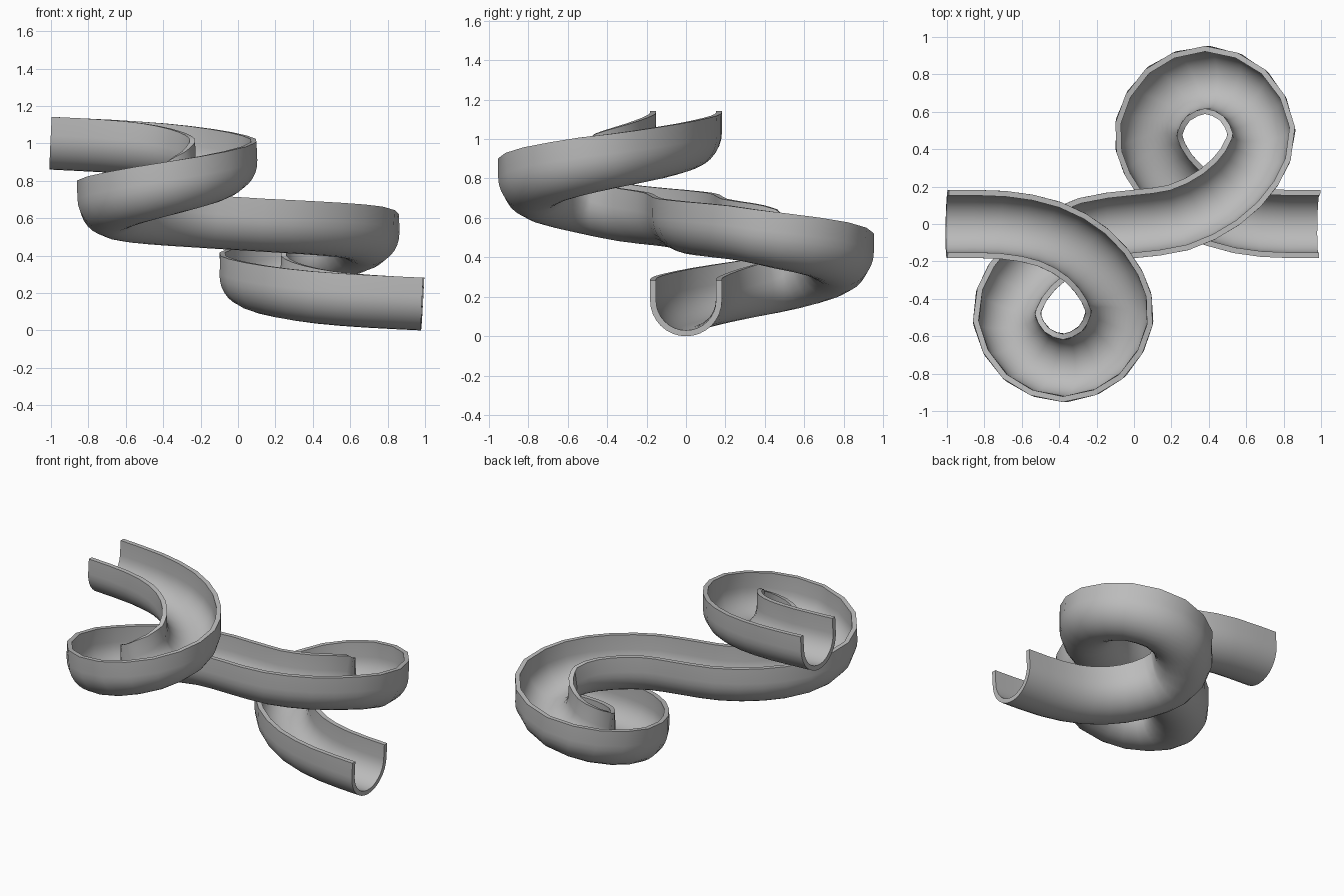
import bpy
import bmesh
import math
from mathutils import Vector

if "Cube" in bpy.data.objects:
    bpy.data.objects.remove(bpy.data.objects["Cube"], do_unlink=True)

RADIUS, WALL, RIM, STEPS, ARC = 0.182, 0.03, 0.10, 2, 16

# Lower half of the run, from the middle to the outlet: x, y, height of rim
half = [Vector(p) for p in (
    (0, 0, .71), (.24, .035, .695), (.46, .145, .68), (.62, .31, .66),
    (.68, .50, .62), (.58, .69, .575), (.38, .77, .52), (.18, .69, .465),
    (.08, .51, .415), (.115, .34, .38), (.25, .17, .345), (.45, .055, .315),
    (.70, .005, .295), (.993, 0, .28))]

# Upper half is the lower one turned about the middle
middle = half[0].z
upper = [Vector((-p.x, -p.y, 2 * middle - p.z)) for p in reversed(half[1:])]
knots = upper + half
knots = [2 * knots[0] - knots[1]] + knots + [2 * knots[-1] - knots[-2]]


def spline(a, b, c, d, t):
    """Position and direction on a smooth curve from b to c."""
    k1, k2, k3 = c - a, 2 * a - 5 * b + 4 * c - d, 3 * b - a - 3 * c + d
    pos = b + (k1 * t + k2 * t * t + k3 * t ** 3) / 2
    return pos, (k1 + 2 * k2 * t + 3 * k3 * t * t).normalized()


stations = []
for i in range(len(knots) - 3):
    stations += [spline(*knots[i:i + 4], s / STEPS) for s in range(STEPS)]
stations.append(spline(*knots[-4:], 1))


def u_shape(r):
    """Half round floor with straight sides up to the rim."""
    arc = [(r * math.cos(a), r * math.sin(a) - RIM) for a in
           (math.pi * (1 + j / ARC) for j in range(ARC + 1))]
    return [(-r, 0)] + arc + [(r, 0)]


# Closed section: outside, then back along the inside
section = u_shape(RADIUS) + u_shape(RADIUS - WALL)[::-1]

# Channel swept along the run, kept level from side to side
bm = bmesh.new()
rings = []
for pos, ahead in stations:
    side = ahead.cross(Vector((0, 0, 1))).normalized()
    up = side.cross(ahead)
    rings.append([bm.verts.new(pos + side * u + up * v) for u, v in section])
n = len(section)
for r0, r1 in zip(rings, rings[1:]):
    for j in range(n):
        k = (j + 1) % n
        bm.faces.new((r0[j], r0[k], r1[k], r1[j]))
# End caps as strips between outside and inside
for ring in (rings[0], rings[-1]):
    for j in range(n // 2 - 1):
        bm.faces.new((ring[j], ring[j + 1], ring[n - 2 - j], ring[n - 1 - j]))
bmesh.ops.recalc_face_normals(bm, faces=bm.faces)

mesh = bpy.data.meshes.new("spiral_channel")
bm.to_mesh(mesh)
bm.free()
channel = bpy.data.objects.new("spiral_channel", mesh)
bpy.context.collection.objects.link(channel)

# Plain grey
grey = bpy.data.materials.new("plain_grey")
grey.use_nodes = True
colour = (0.5, 0.5, 0.5, 1)
grey.diffuse_color = colour
grey.node_tree.nodes["Principled BSDF"].inputs["Base Color"].default_value = colour
mesh.materials.append(grey)

# Stand on the ground
lowest = min(v.co.z for v in mesh.vertices)
for v in mesh.vertices:
    v.co.z -= lowest

bpy.ops.object.select_all(action="DESELECT")
channel.select_set(True)
bpy.context.view_layer.objects.active = channel
bpy.ops.object.shade_smooth_by_angle(angle=math.radians(40))
